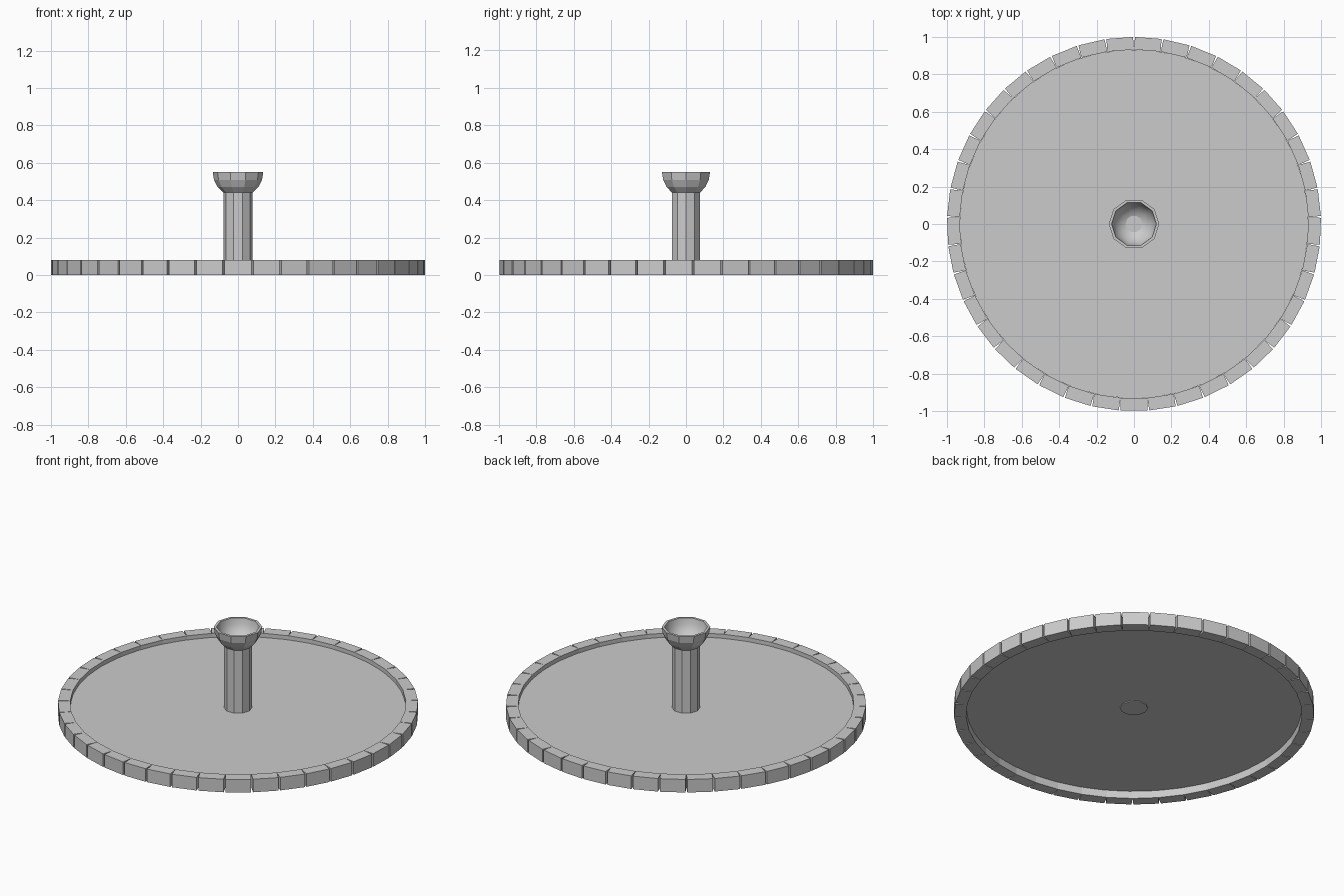
import bpy, bmesh, math
from mathutils import Matrix

if "Cube" in bpy.data.objects:
    bpy.data.objects.remove(bpy.data.objects["Cube"])

BLOCKS = 41
PITCH = 2 * math.pi / BLOCKS
R_IN, R_OUT, RIM_H = 0.93, 0.9975, 0.08
SIDES = 10


def make_object(name, bm):
    bmesh.ops.recalc_face_normals(bm, faces=bm.faces)
    mesh = bpy.data.meshes.new(name)
    bm.to_mesh(mesh)
    bm.free()
    obj = bpy.data.objects.new(name, mesh)
    bpy.context.collection.objects.link(obj)
    return obj


def prism(name, sides, radius, z0, z1, turn=0.0):
    bm = bmesh.new()
    mat = Matrix.Translation((0, 0, (z0 + z1) / 2)) @ Matrix.Rotation(turn, 4, 'Z')
    bmesh.ops.create_cone(bm, cap_ends=True, segments=sides, radius1=radius,
                          radius2=radius, depth=z1 - z0, matrix=mat)
    return make_object(name, bm)


def lathe(name, profile, sides):
    bm = bmesh.new()
    verts = [bm.verts.new((r, 0, z)) for r, z in profile]
    edges = [bm.edges.new(p) for p in zip(verts, verts[1:])]
    bmesh.ops.spin(bm, geom=verts + edges, cent=(0, 0, 0), axis=(0, 0, 1),
                   angle=2 * math.pi, steps=sides, use_duplicate=False)
    bmesh.ops.remove_doubles(bm, verts=bm.verts, dist=1e-4)
    return make_object(name, bm)


# Ring of straight blocks, touching on the inside and opening outwards
bm = bmesh.new()
width = 2 * R_IN * math.tan(PITCH / 2)
for i in range(BLOCKS):
    mat = (Matrix.Rotation(i * PITCH, 4, 'Z')
           @ Matrix.Translation((0, -(R_IN + R_OUT) / 2, RIM_H / 2))
           @ Matrix.Diagonal((width, R_OUT - R_IN, RIM_H, 1)))
    bmesh.ops.create_cube(bm, size=1, matrix=mat)
make_object("rim_blocks", bm)

# Thin floor set halfway up the rim, its corners on the block seams
prism("floor_disc", BLOCKS, R_IN / math.cos(PITCH / 2), 0.045, 0.055, math.pi / 2)

# Central post
prism("post", SIDES, 0.078, 0.04, 0.44, math.pi / 2)

# Hollow half-sphere bowl: outer arc up from the pole, inner arc back down
TOP = 0.55
R_BOWL, R_HOLLOW = 0.135, 0.12
arc = [math.radians(a) for a in (0, 18, 36, 54, 72, 90)]
outer = [(R_BOWL * math.cos(a), TOP - R_BOWL * math.sin(a)) for a in reversed(arc)]
inner = [(R_HOLLOW * math.cos(a), TOP - R_HOLLOW * math.sin(a)) for a in arc]
bowl = lathe("bowl", outer + inner, SIDES)

# Smooth the hollow only, keep the outside faceted
for poly in bowl.data.polygons:
    c = poly.center
    poly.use_smooth = poly.normal.z > 0.05 and c.z < TOP - 0.001
